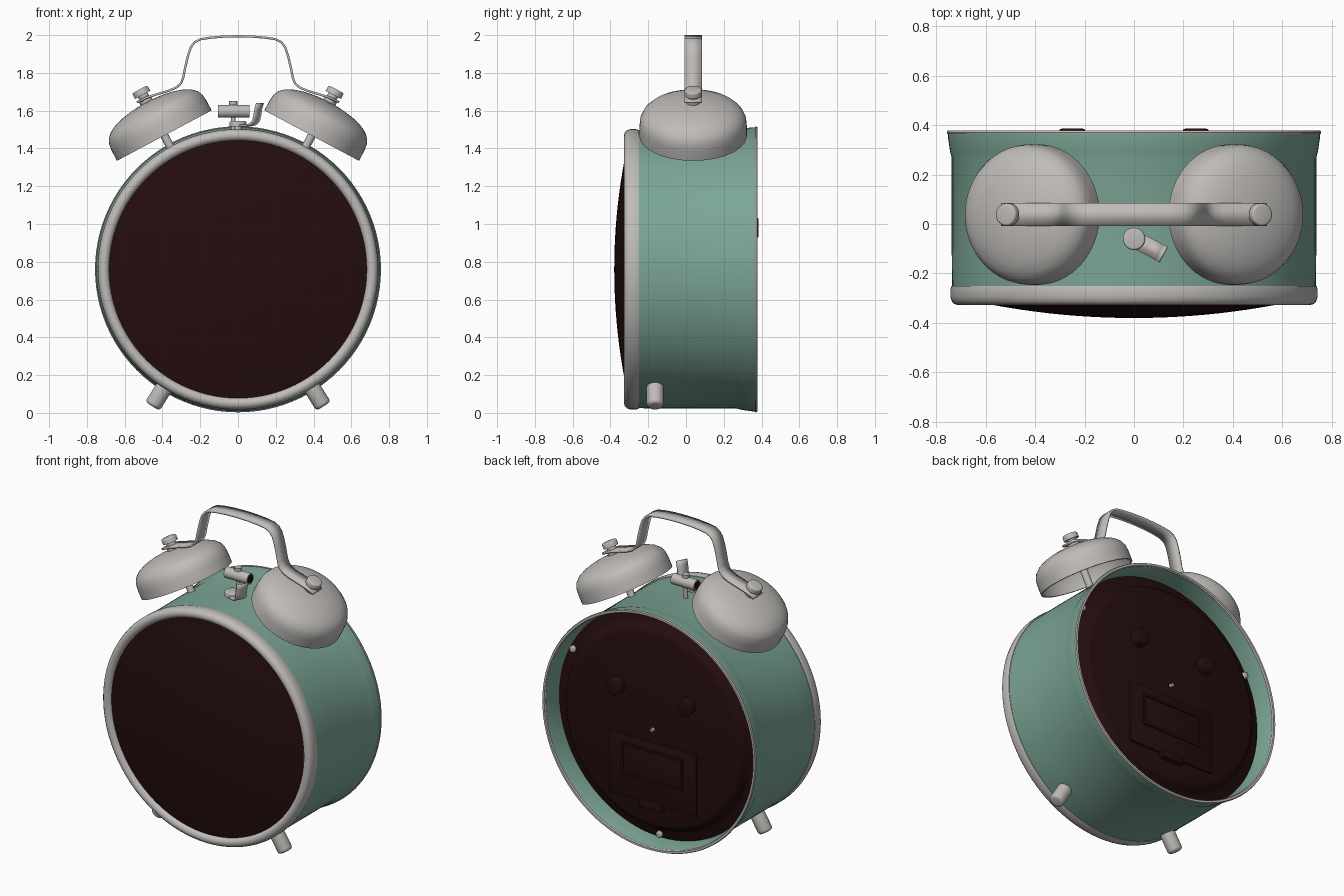
import bpy, bmesh, math
from mathutils import Vector, Matrix

if "Cube" in bpy.data.objects:
    bpy.data.objects.remove(bpy.data.objects["Cube"])


def material(name, rgb):
    m = bpy.data.materials.new(name)
    m.diffuse_color = (*rgb, 1)
    m.use_nodes = True
    m.node_tree.nodes["Principled BSDF"].inputs["Base Color"].default_value = m.diffuse_color
    return m


GREEN = material("green enamel", (0.20, 0.38, 0.30))
METAL = material("pale metal", (0.52, 0.50, 0.48))
DARK = material("dark brown", (0.018, 0.004, 0.004))
CZ, AY = 0.76, 0.038          # dial centre height, depth of bells and handle


def finish(name, bm, mat, angle=35):
    bmesh.ops.recalc_face_normals(bm, faces=bm.faces[:])
    me = bpy.data.meshes.new(name)
    bm.to_mesh(me)
    bm.free()
    me.materials.append(mat)
    me.shade_smooth()
    me.set_sharp_from_angle(angle=math.radians(angle))
    ob = bpy.data.objects.new(name, me)
    bpy.context.collection.objects.link(ob)
    return ob


def lathe(name, profile, mat, origin, axis=(0, 1, 0), n=96, closed=False, angle=35):
    """Turn (radius, height) points around an axis."""
    bm = bmesh.new()
    rot = Vector(axis).to_track_quat('Z', 'Y').to_matrix().to_4x4()
    place = Matrix.Translation(origin) @ rot
    rings = []
    for r, h in profile:
        if r < 1e-6:
            rings.append([bm.verts.new(place @ Vector((0, 0, h)))] * n)
        else:
            rings.append([bm.verts.new(place @ Vector((r * math.cos(a), r * math.sin(a), h)))
                          for a in (2 * math.pi * i / n for i in range(n))])
    pairs = list(zip(rings, rings[1:]))
    if closed:
        pairs.append((rings[-1], rings[0]))
    for p, q in pairs:
        for i in range(n):
            j = (i + 1) % n
            vs = list(dict.fromkeys((p[i], p[j], q[j], q[i])))
            if len(vs) > 2:
                bm.faces.new(vs)
    return finish(name, bm, mat, angle)


def rod(name, r, h0, h1, mat, origin, axis, n=24, bevel=0.0):
    """Solid cylinder with chamfered far end."""
    prof = [(0, h0), (r, h0)]
    if bevel:
        prof += [(r - bevel * (1 - math.cos(t)), h1 - bevel * (1 - math.sin(t)))
                 for t in (0, math.pi / 6, math.pi / 3, math.pi / 2)]
    else:
        prof.append((r, h1))
    return lathe(name, prof + [(0, h1)], mat, origin, axis, n)


def strip(name, path, width, thick, mat, matrix):
    """Bent flat bar: (x, z) path with a width across y."""
    bm = bmesh.new()
    rows = [[bm.verts.new(matrix @ Vector((x, s * width / 2, z))) for s in (-1, 1)] for x, z in path]
    for a, b in zip(rows, rows[1:]):
        bm.faces.new((a[0], a[1], b[1], b[0]))
    ob = finish(name, bm, mat, 50)
    mod = ob.modifiers.new("thickness", 'SOLIDIFY')
    mod.thickness, mod.offset = thick, 0
    return ob


def box(name, x0, x1, y0, y1, z0, z1, mat, bevel=0.0):
    bm = bmesh.new()
    bmesh.ops.create_cube(bm, size=1)
    for v in bm.verts:
        v.co = ((x0 + x1) / 2 + v.co.x * (x1 - x0), (y0 + y1) / 2 + v.co.y * (y1 - y0),
                (z0 + z1) / 2 + v.co.z * (z1 - z0))
    if bevel:
        bmesh.ops.bevel(bm, geom=bm.edges[:], offset=bevel, segments=2, affect='EDGES', profile=0.5)
    return finish(name, bm, mat)


C = (0, 0, CZ)

# Case: straight drum flaring at the back
lathe("case", [(0.735, -0.26), (0.737, -0.1), (0.737, 0.27), (0.743, 0.29), (0.752, 0.35), (0.752, 0.37),
               (0.738, 0.37), (0.732, 0.34), (0.722, 0.28), (0.722, -0.26)], GREEN, C, closed=True)
lathe("back_rim", [(0.755, 0.364), (0.757, 0.37), (0.753, 0.378), (0.740, 0.378), (0.735, 0.37),
                   (0.737, 0.364)], METAL, C, closed=True)

# Front bezel and domed glass
lathe("bezel", [(0.738, -0.25), (0.742, -0.265), (0.742, -0.295), (0.736, -0.313), (0.725, -0.324),
                (0.71, -0.328), (0.695, -0.324), (0.684, -0.312), (0.68, -0.295), (0.68, -0.25)],
      METAL, C, closed=True)
lathe("dial_glass", [(0.685 * i / 12, -0.38 + 0.076 * (i / 12) ** 2) for i in range(13)]
      + [(0.685, -0.26), (0, -0.26)], DARK, C)

# Recessed back plate with raised centre
lathe("back_plate", [(0, 0.2), (0.723, 0.2), (0.723, 0.25), (0.70, 0.26), (0.665, 0.265), (0.65, 0.275),
                     (0.635, 0.31), (0.62, 0.325), (0.60, 0.33), (0, 0.33)], DARK, C)
for x in (-0.25, 0.25):
    rod("setting_knob", 0.052, 0.32, 0.385, DARK, (x, 0, 0.98), (0, 1, 0), 32, 0.008)
rod("centre_pin", 0.011, 0.32, 0.35, METAL, C, (0, 1, 0), 16)
for deg in (-90, 28, 152):
    a = math.radians(deg)
    rod("back_screw", 0.02, 0.24, 0.28, METAL,
        (0.695 * math.cos(a), 0, CZ + 0.695 * math.sin(a)), (0, 1, 0), 16, 0.006)

# Battery cover: raised frame, inner panel and latch
box("battery_cover", -0.31, 0.31, 0.32, 0.342, 0.28, 0.68, DARK, 0.008)
for z in (0.43, 0.62):
    box("cover_frame_bar", -0.21, 0.21, 0.335, 0.350, z - 0.008, z + 0.008, DARK)
for x in (-0.21, 0.21):
    box("cover_frame_side", x - 0.008, x + 0.008, 0.335, 0.350, 0.422, 0.628, DARK)
box("battery_latch", -0.08, 0.08, 0.32, 0.36, 0.25, 0.30, DARK, 0.008)

# Bells, posts, screws and feet on both sides
BELL = [(0, 0.2), (0.05, 0.199), (0.10, 0.194), (0.15, 0.185), (0.20, 0.17), (0.24, 0.15),
        (0.267, 0.124), (0.28, 0.095), (0.284, 0.06), (0.284, 0), (0.272, 0), (0.27, 0.08),
        (0.25, 0.12), (0.2, 0.155), (0.1, 0.18), (0, 0.186)]
for s in (-1, 1):
    axis = (s * 0.47, 0, 0.883)
    base = (s * 0.39, AY, 1.468)
    lathe("bell", BELL, METAL, base, axis, 64)
    rod("bell_post", 0.022, -0.12, 0.19, METAL, base, axis, 16)
    rod("bell_washer", 0.036, 0.19, 0.216, METAL, base, axis, 24)
    rod("bell_screw_neck", 0.028, 0.21, 0.25, METAL, base, axis, 24)
    rod("bell_screw_head", 0.046, 0.244, 0.278, METAL, base, axis, 32, 0.01)
    rod("foot", 0.045, 0.69, 0.855, METAL, (0, -0.163, CZ), (s * 0.53, 0, -0.848), 32, 0.018)

# Carrying handle
half = [(0.535, 1.645), (0.48, 1.671), (0.36, 1.708), (0.325, 1.724), (0.302, 1.745), (0.29, 1.775),
        (0.278, 1.835), (0.265, 1.89), (0.25, 1.935), (0.23, 1.962), (0.20, 1.978), (0.15, 1.986),
        (0.08, 1.992), (0, 1.994)]
handle = [(-x, z) for x, z in half] + half[-2::-1]
strip("handle", handle, 0.092, 0.012, METAL, Matrix.Translation((0, AY, 0)))

# Hammer between the bells
rod("hammer_shaft", 0.012, 1.47, 1.645, METAL, (-0.025, AY, 0), (0, 0, 1), 16)
rod("hammer_nut", 0.022, 1.63, 1.65, METAL, (-0.025, AY, 0), (0, 0, 1), 16)
rod("hammer_head", 0.034, -0.105, 0.06, METAL, (0, AY, 1.597), (1, 0, 0), 32)
for x in (-0.106, 0.06):
    rod("hammer_end", 0.027, x, x + 0.002, DARK, (0, AY, 1.597), (1, 0, 0), 24)

# Alarm lever with its pivot button
rod("lever_pivot", 0.02, 1.46, 1.53, METAL, (0, -0.06, 0), (0, 0, 1), 16)
rod("lever_button", 0.045, 1.515, 1.545, METAL, (0, -0.06, 0), (0, 0, 1), 32, 0.008)
strip("alarm_lever", [(0, 1.522), (0.06, 1.522), (0.09, 1.528), (0.108, 1.545), (0.116, 1.575),
                      (0.122, 1.61), (0.132, 1.64)], 0.07, 0.01, METAL,
      Matrix.Translation((0, -0.06, 0)) @ Matrix.Rotation(math.radians(-28), 4, 'Z'))
